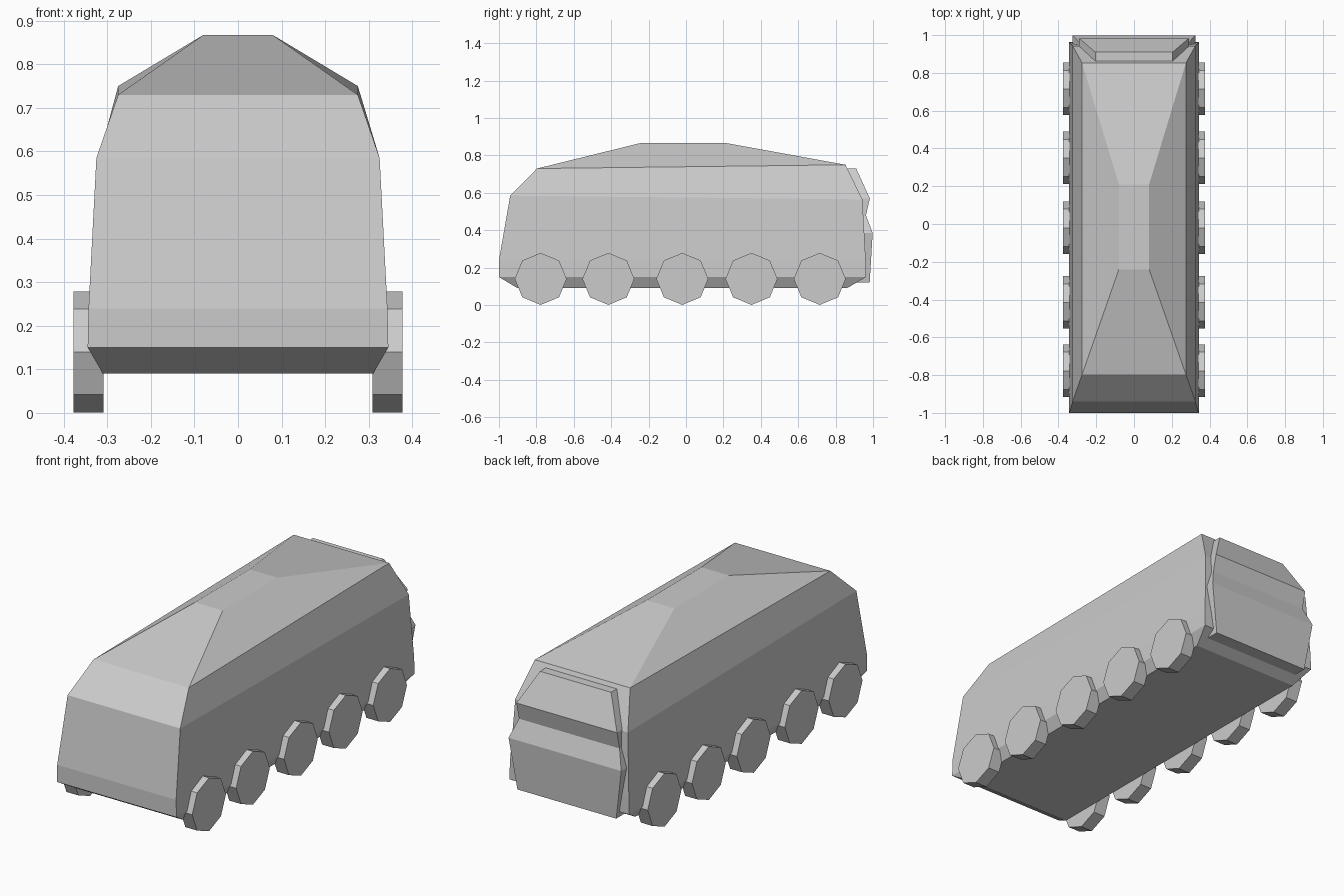
import bpy
import bmesh
from math import pi
from mathutils import Matrix

if "Cube" in bpy.data.objects:
    bpy.data.objects.remove(bpy.data.objects["Cube"])


def loft(name, rings):
    """Skin four-sided rings from bottom to top and cap both ends."""
    bm = bmesh.new()
    loops = [[bm.verts.new(p) for p in ring] for ring in rings]
    for a, b in zip(loops, loops[1:]):
        for i in range(4):
            j = (i + 1) % 4
            bm.faces.new((a[i], a[j], b[j], b[i]))
    bm.faces.new(loops[0][::-1])
    bm.faces.new(loops[-1])
    finish(name, bm)


def finish(name, bm):
    bmesh.ops.recalc_face_normals(bm, faces=bm.faces)
    mesh = bpy.data.meshes.new(name)
    bm.to_mesh(mesh)
    bm.free()
    bpy.context.collection.objects.link(bpy.data.objects.new(name, mesh))


def ring(w, y0, y1, z0, z1):
    return [(-w, y0, z0), (w, y0, z0), (w, y1, z1), (-w, y1, z1)]


# Hull: half width, front y, back y, front z, back z
loft("hull", [ring(*r) for r in (
    (0.31, -0.90, 0.86, 0.09, 0.09),
    (0.345, -1.00, 0.963, 0.15, 0.15),
    (0.343, -1.00, 0.961, 0.24, 0.24),
    (0.325, -0.94, 0.943, 0.585, 0.565),
    (0.275, -0.797, 0.853, 0.73, 0.75),
    (0.08, -0.24, 0.21, 0.867, 0.867),
)])

# Rear engine cover: half width, inner y, outer y, z
loft("rear_cover", [ring(w, y0, y1, z, z) for w, y0, y1, z in (
    (0.285, 0.90, 0.982, 0.12),
    (0.325, 0.94, 0.998, 0.385),
    (0.29, 0.93, 0.962, 0.48),
    (0.29, 0.93, 0.983, 0.57),
    (0.205, 0.86, 0.91, 0.73),
)])

# Octagonal wheels, five per side, standing on a point
for side, label in ((-1, "left"), (1, "right")):
    for n, y in enumerate((-0.777, -0.415, -0.02, 0.35, 0.715), 1):
        bm = bmesh.new()
        place = Matrix.Translation((side * 0.343, y, 0.14)) @ Matrix.Rotation(pi / 2, 4, 'Y')
        bmesh.ops.create_cone(bm, cap_ends=True, segments=8, radius1=0.139,
                              radius2=0.139, depth=0.068, matrix=place)
        low = min(v.co.z for v in bm.verts)
        if low > 0.005:  # turn until a corner points down
            bmesh.ops.rotate(bm, verts=bm.verts, cent=(0, y, 0.14),
                             matrix=Matrix.Rotation(pi / 8, 3, 'X'))
        finish(f"{label}_wheel_{n}", bm)
